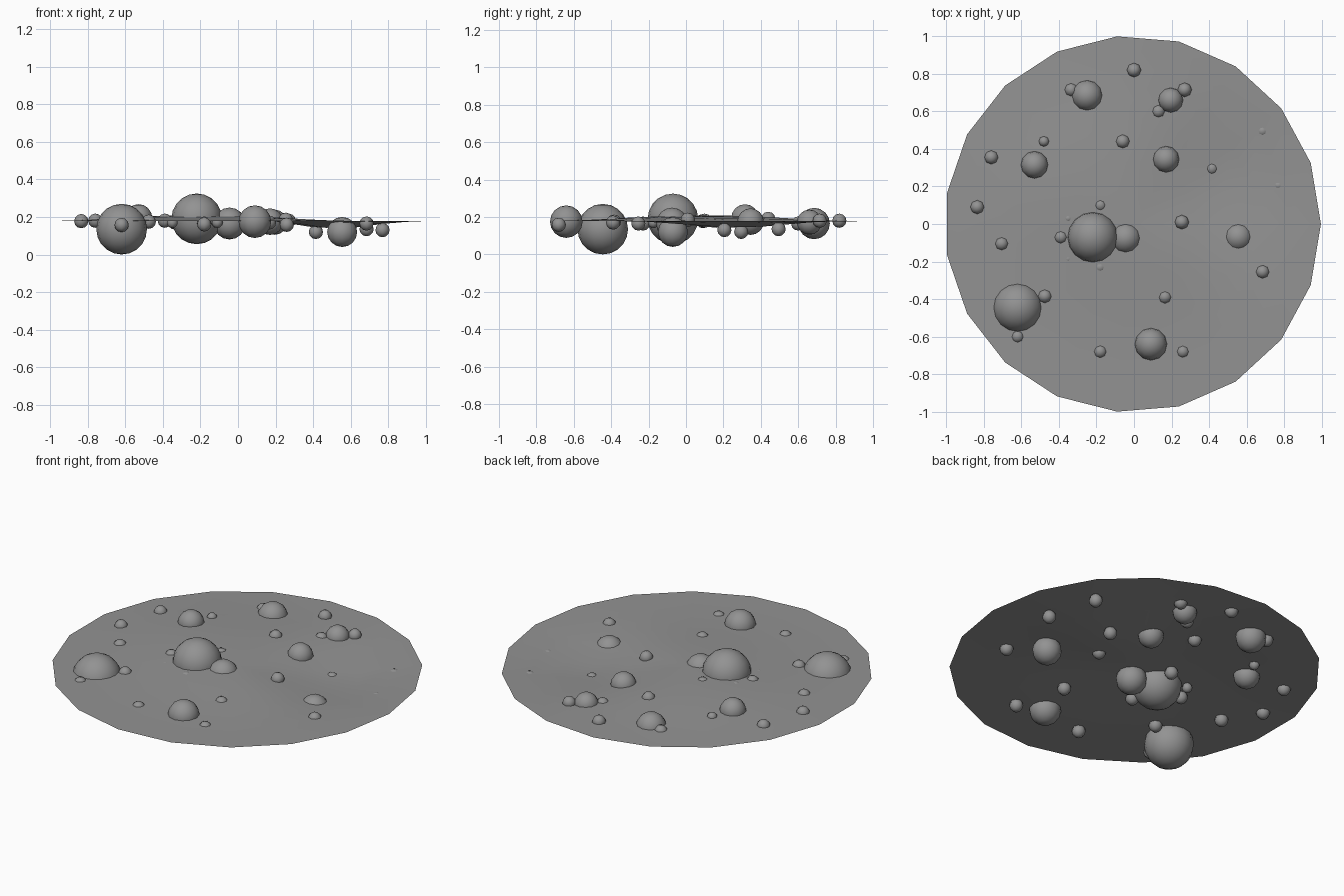
import bpy, bmesh, math

grey = bpy.data.materials.new("stone grey")
grey.diffuse_color = (0.29, 0.29, 0.29, 1)


def finish(bm, name, location=(0, 0, 0)):
    mesh = bpy.data.meshes.new(name)
    bm.to_mesh(mesh)
    bm.free()
    mesh.materials.append(grey)
    for p in mesh.polygons:
        p.use_smooth = True
    obj = bpy.data.objects.new(name, mesh)
    obj.location = location
    bpy.context.collection.objects.link(obj)
    return obj


# Gentle swells and dips of the ground: x, y, height, width
SWELLS = [(0.52, 0.24, -0.05, 0.25), (0.22, -0.1, 0.02, 0.25),
          (-0.45, 0.3, 0.022, 0.3), (-0.2, -0.05, 0.015, 0.3),
          (0.1, 0.45, 0.015, 0.2)]


def ground_z(x, y):
    fade = max(0, 1 - math.hypot(x, y) ** 4)
    return 0.178 + fade * sum(
        h * math.exp(-((x - a) ** 2 + (y - b) ** 2) / (2 * w * w))
        for a, b, h, w in SWELLS)


# Thin wavy disc with a nineteen-sided rim
SIDES, RINGS, RADIUS, SHIFT = 19, 6, 1.003, -0.007
bm = bmesh.new()
centre = bm.verts.new((SHIFT, 0, ground_z(0, 0)))
inner = None
for k in range(1, RINGS + 1):
    ring = []
    for i in range(SIDES):
        a = 2 * math.pi * i / SIDES
        x = RADIUS * k / RINGS * math.cos(a)
        y = RADIUS * k / RINGS * math.sin(a)
        ring.append(bm.verts.new((x + SHIFT, y, ground_z(x, y))))
    for i in range(SIDES):
        j = (i + 1) % SIDES
        if inner:
            bm.faces.new((inner[i], ring[i], ring[j], inner[j]))
        else:
            bm.faces.new((centre, ring[i], ring[j]))
    inner = ring
finish(bm, "ground_disc")


def ball(name, x, y, z, r, segments, rings):
    bm = bmesh.new()
    bmesh.ops.create_uvsphere(bm, u_segments=segments, v_segments=rings, radius=r)
    finish(bm, name, (x, y, z))


# Two large boulders
for x, y, z in [(-0.22, -0.07, 0.19), (-0.62, -0.445, 0.135)]:
    ball("large_boulder", x, y, z, 0.135, 16, 10)

# Medium boulders
for x, y, z, r in [(-0.045, -0.075, 0.165, 0.085), (0.09, -0.64, 0.175, 0.087),
                   (0.555, -0.07, 0.12, 0.08), (0.17, 0.345, 0.175, 0.071),
                   (-0.53, 0.315, 0.195, 0.073), (-0.25, 0.685, 0.165, 0.084),
                   (0.195, 0.66, 0.172, 0.067)]:
    ball("medium_boulder", x, y, z, r, 12, 8)

# Pebbles scattered over the disc
for x, y, z in [(0, 0.82, 0.18), (-0.335, 0.715, 0.17), (0.27, 0.715, 0.18),
                (0.13, 0.6, 0.165), (0.685, 0.495, 0.135), (0.77, 0.205, 0.13),
                (0.415, 0.295, 0.12), (-0.06, 0.44, 0.19), (-0.76, 0.355, 0.18),
                (-0.835, 0.09, 0.178), (-0.705, -0.105, 0.17), (0.255, 0.01, 0.185),
                (0.685, -0.255, 0.165), (0.165, -0.39, 0.17), (-0.18, -0.68, 0.16),
                (0.26, -0.68, 0.158), (-0.62, -0.6, 0.157), (-0.475, -0.385, 0.175),
                (-0.39, -0.07, 0.18), (-0.18, 0.1, 0.18), (-0.18, -0.23, 0.165)]:
    ball("pebble", x, y, z, 0.038, 8, 6)

# Smallest pebbles
for x, y, z in [(-0.48, 0.44, 0.19), (-0.35, 0.03, 0.18),
                (-0.35, -0.185, 0.17), (-0.11, -0.175, 0.17)]:
    ball("small_pebble", x, y, z, 0.029, 8, 6)
